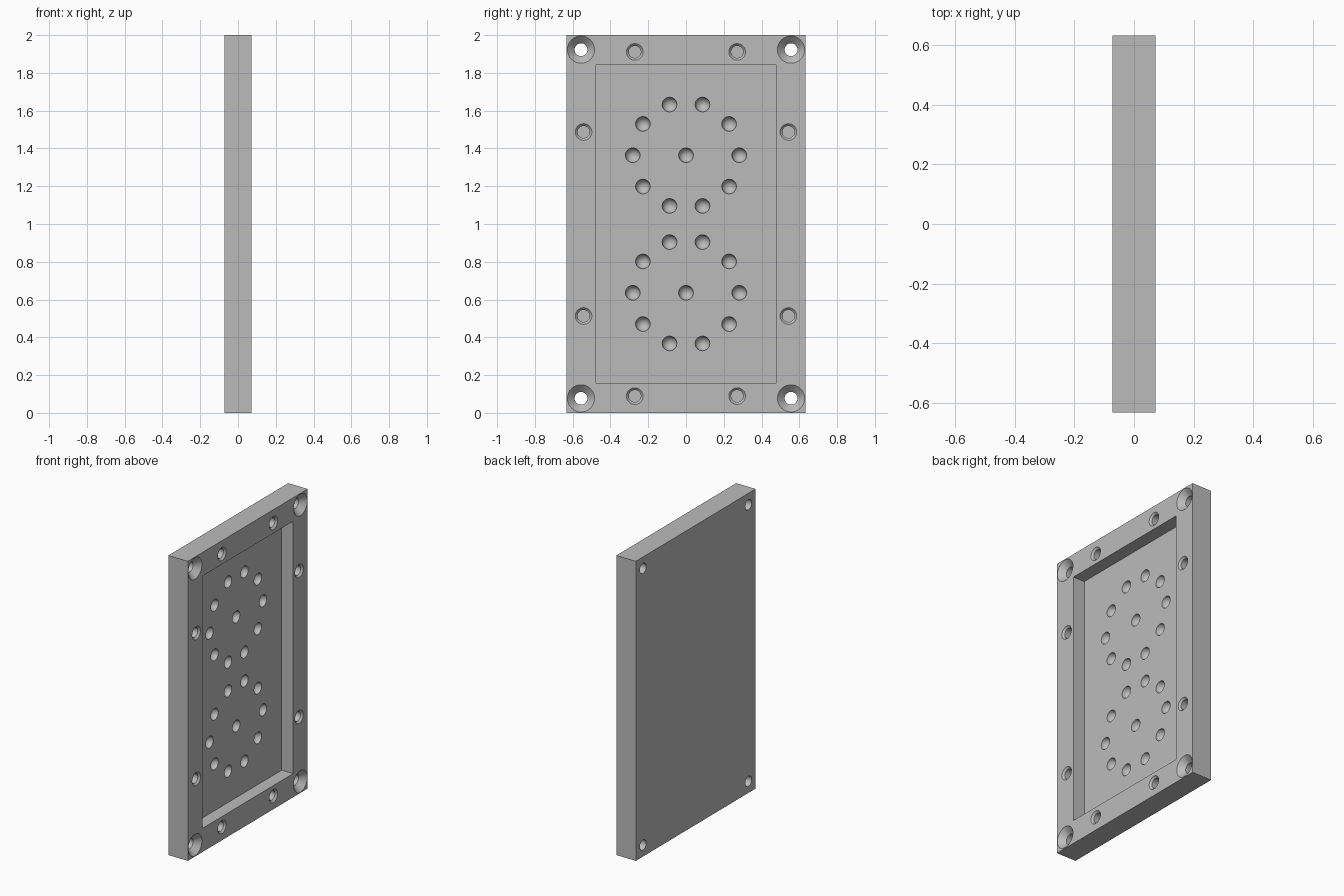
import bpy, bmesh, math
from mathutils import Vector, Matrix

cube = bpy.data.objects.get("Cube")
if cube:
    bpy.data.objects.remove(cube, do_unlink=True)

HALF_T, HALF_W, MID = 0.072, 0.632, 1.0   # half thickness, half width, mid height
FLOOR = -0.013                            # pocket floor

grey = bpy.data.materials.new("plain_grey")
grey.use_nodes = True
colour = (0.5, 0.5, 0.5, 1)
grey.diffuse_color = colour
grey.node_tree.nodes["Principled BSDF"].inputs["Base Color"].default_value = colour


def add_box(bm, x0, x1, half_y, half_z):
    size = Matrix.Diagonal((x1 - x0, 2 * half_y, 2 * half_z, 1))
    bmesh.ops.create_cube(bm, size=1, matrix=Matrix.Translation(((x0 + x1) / 2, 0, MID)) @ size)


def add_lathe(bm, profile, y, z, steps=40):
    """Revolve (x, radius) points around an axis along x."""
    verts = [bm.verts.new((x, y + r, z)) for x, r in profile]
    edges = [bm.edges.new(pair) for pair in zip(verts, verts[1:])]
    made = bmesh.ops.spin(bm, geom=verts + edges, cent=Vector((0, y, z)), axis=(1, 0, 0),
                          angle=math.tau, steps=steps, use_merge=True)
    bmesh.ops.remove_doubles(bm, verts=bm.verts[:], dist=1e-5)


def finish(bm, name):
    bmesh.ops.recalc_face_normals(bm, faces=bm.faces[:])
    mesh = bpy.data.meshes.new(name)
    bm.to_mesh(mesh)
    bm.free()
    mesh.materials.append(grey)
    obj = bpy.data.objects.new(name, mesh)
    bpy.context.collection.objects.link(obj)
    return obj


def cut(target, cutter):
    mod = target.modifiers.new("cut", 'BOOLEAN')
    mod.operation, mod.solver, mod.object = 'DIFFERENCE', 'EXACT', cutter
    bpy.context.view_layer.objects.active = target
    bpy.ops.object.modifier_apply(modifier=mod.name)
    bpy.data.objects.remove(cutter, do_unlink=True)


SIGNS = [(a, b) for a in (-1, 1) for b in (-1, 1)]

# Solid plate
bm = bmesh.new()
add_box(bm, -HALF_T, HALF_T, HALF_W, 1.0)
plate = finish(bm, "plate")

# Recessed pocket
bm = bmesh.new()
add_box(bm, FLOOR, HALF_T + 0.1, 0.479, 0.842)
cut(plate, finish(bm, "pocket_cutter"))

# Countersunk corner holes and chamfered blind rim holes
top = HALF_T + 0.02
corner = [(-0.1, 0), (-0.1, 0.034), (HALF_T - 0.038, 0.034), (HALF_T, 0.072), (top, 0.072), (top, 0)]
rim = [(HALF_T - 0.06, 0), (HALF_T - 0.06, 0.032), (HALF_T - 0.012, 0.032), (HALF_T, 0.044),
       (top, 0.044), (top, 0)]
bm = bmesh.new()
for sy, sz in SIGNS:
    add_lathe(bm, corner, sy * 0.556, MID + sz * 0.923)
    add_lathe(bm, rim, sy * 0.271, MID + sz * 0.911)
    add_lathe(bm, rim, sy * 0.542, MID + sz * 0.487)
cut(plate, finish(bm, "hole_cutter"))

# Two rings of round dimples, each with one in the middle
R, N = 0.039, 12
ball = [(FLOOR - R * math.cos(math.pi * i / N), R * math.sin(math.pi * i / N)) for i in range(N + 1)]
bm = bmesh.new()
for centre in (MID - 0.364, MID + 0.364):
    add_lathe(bm, ball, 0, centre, 32)
    for i in range(10):
        a = math.tau * i / 10
        add_lathe(bm, ball, 0.282 * math.cos(a), centre + 0.282 * math.sin(a), 32)
cut(plate, finish(bm, "dimple_cutter"))

# Smooth the round walls, keep edges crisp
bpy.ops.object.select_all(action='DESELECT')
plate.select_set(True)
bpy.context.view_layer.objects.active = plate
bpy.ops.object.shade_smooth_by_angle(angle=math.radians(30))
